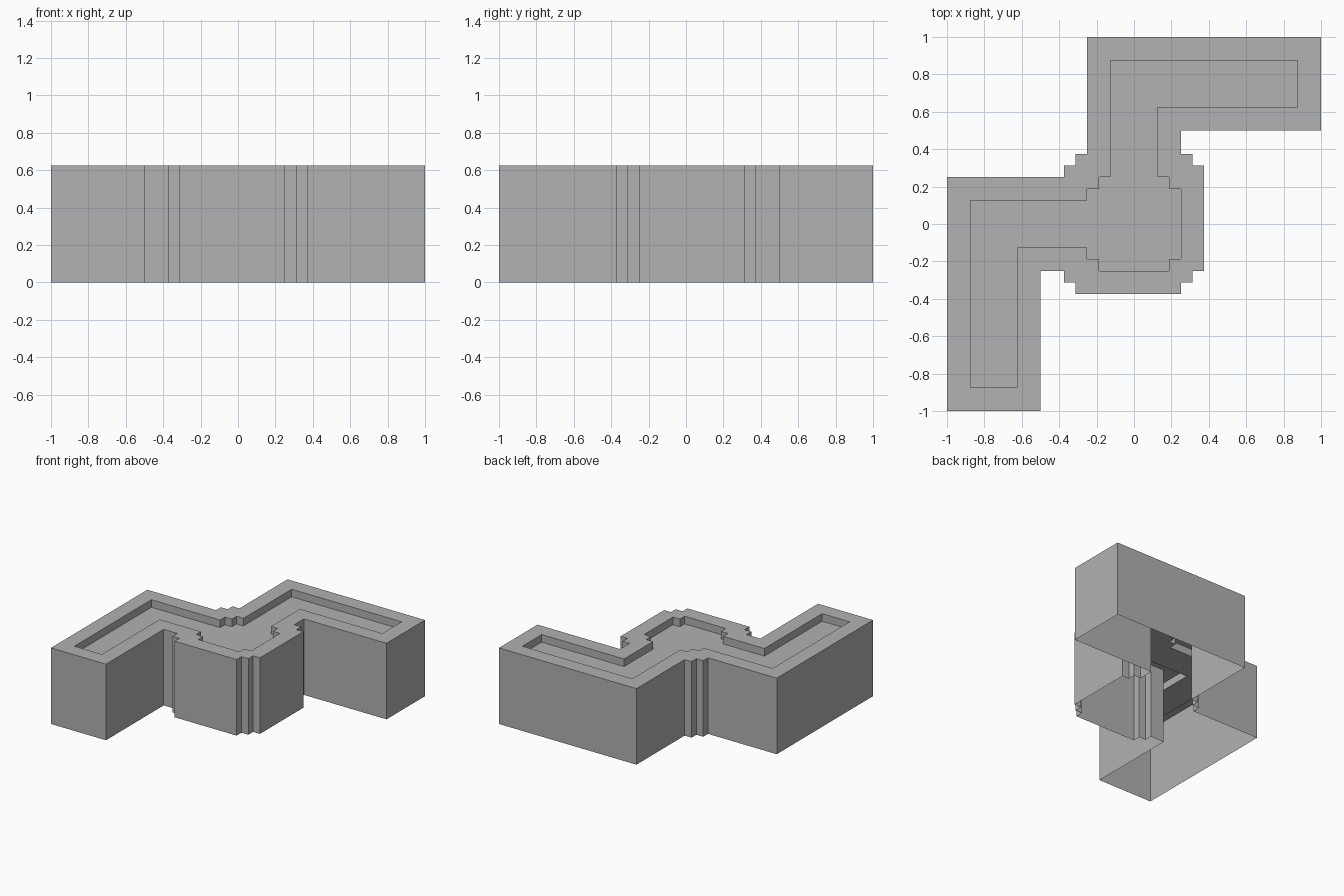
import bpy, bmesh

cube = bpy.data.objects.get("Cube")
if cube:
    bpy.data.objects.remove(cube, do_unlink=True)

UNIT = 1 / 16          # the plan sits on a grid of sixteenths
TOP = 10 * UNIT        # parapet height
ROOF = 9 * UNIT        # sunken roof height

grey = bpy.data.materials.new("plain_grey")
grey.use_nodes = True
colour = (0.445, 0.445, 0.445, 1)
grey.diffuse_color = colour
grey.node_tree.nodes["Principled BSDF"].inputs["Base Color"].default_value = colour


def outline(half):
    """Complete a half plan by mirroring it across the line y = -x."""
    other = [(-y, -x) for x, y in reversed(half[1:-1])]
    return [(x * UNIT, y * UNIT) for x, y in half + other]


# Half plans, counter-clockwise, starting and ending on the mirror line
outer = outline([(5, -5), (5, -4), (6, -4), (6, 5), (5, 5), (5, 6), (4, 6),
                 (4, 8), (16, 8), (16, 16), (-4, 16), (-4, 6), (-5, 6), (-5, 5)])
inner = outline([(3, -3), (4, -3), (4, 3), (3, 3), (3, 4), (2, 4), (2, 10),
                 (14, 10), (14, 14), (-2, 14), (-2, 4), (-3, 4), (-3, 3)])


def loop_verts(bm, plan, z):
    return [bm.verts.new((x, y, z)) for x, y in plan]


def finish(bm, name):
    mesh = bpy.data.meshes.new(name)
    bm.to_mesh(mesh)
    bm.free()
    mesh.materials.append(grey)
    obj = bpy.data.objects.new(name, mesh)
    bpy.context.collection.objects.link(obj)


def wall_ring(name, plan, low, high, inward=False):
    """Vertical walls along a closed plan, facing out or in."""
    bm = bmesh.new()
    a, b = loop_verts(bm, plan, low), loop_verts(bm, plan, high)
    for i in range(len(plan)):
        j = (i + 1) % len(plan)
        quad = [a[i], a[j], b[j], b[i]]
        bm.faces.new(quad[::-1] if inward else quad)
    finish(bm, name)


def flat_cap(name, plans, z):
    """Level surface bounded by one plan, with any further plans as holes."""
    bm = bmesh.new()
    edges = []
    for plan in plans:
        v = loop_verts(bm, plan, z)
        edges += [bm.edges.new((v[i - 1], v[i])) for i in range(len(v))]
    bmesh.ops.triangle_fill(bm, edges=edges, use_beauty=True, normal=(0, 0, 1))
    for face in bm.faces:
        face.normal_update()
        if face.normal.z < 0:
            face.normal_flip()
    # Merge the flat triangles into larger faces
    bmesh.ops.dissolve_limit(bm, angle_limit=0.01, verts=bm.verts[:], edges=bm.edges[:])
    finish(bm, name)


# Open-bottomed building shell with a parapet around a sunken roof
wall_ring("outer_walls", outer, 0, TOP)
flat_cap("parapet_top", [outer, inner], TOP)
wall_ring("parapet_inner_walls", inner, ROOF, TOP, inward=True)
flat_cap("sunken_roof", [inner], ROOF)
